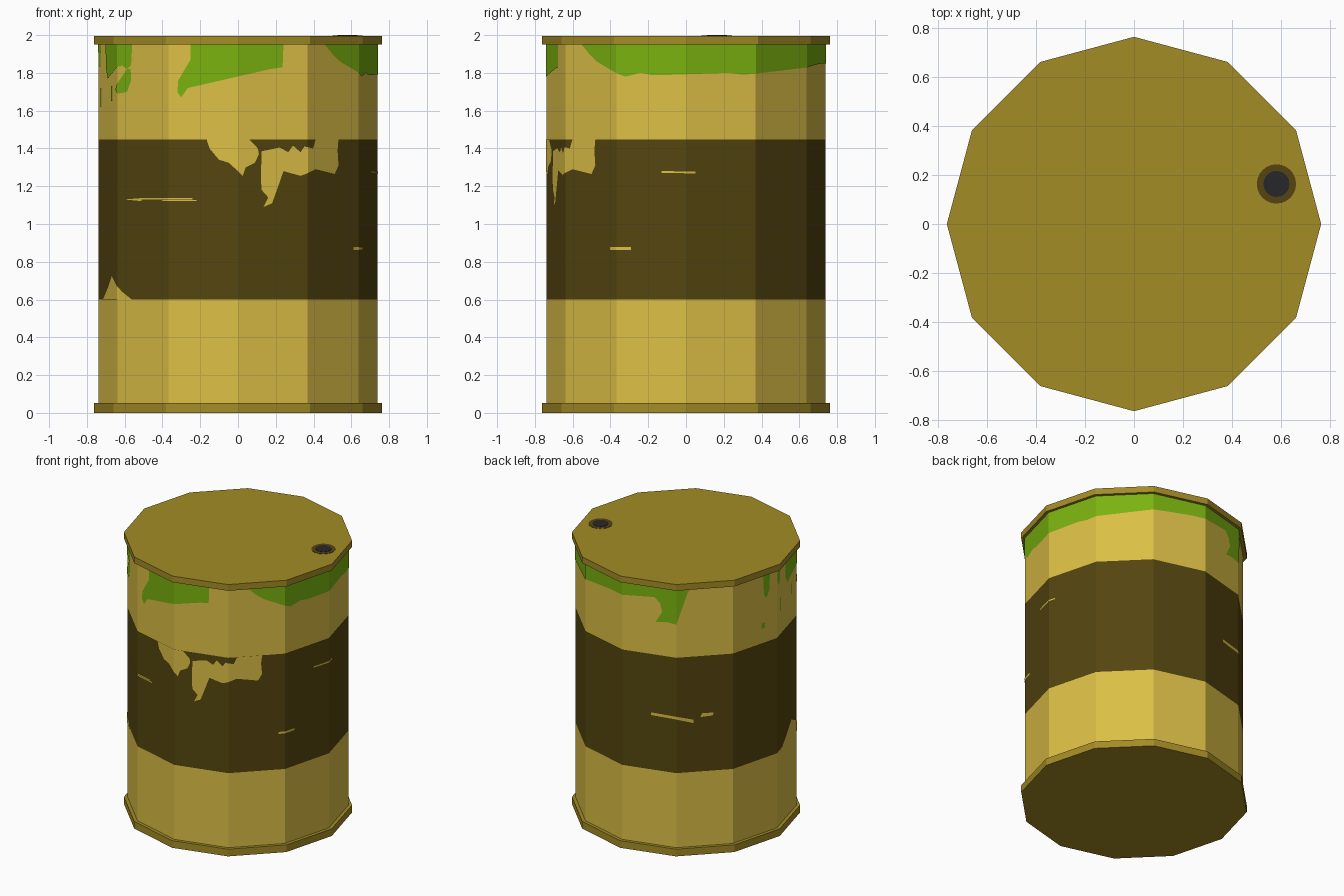
import bpy, bmesh, math
from mathutils import Vector

if "Cube" in bpy.data.objects:
    bpy.data.objects.remove(bpy.data.objects["Cube"])

SIDES, R = 12, 0.738


def srgb(code):
    vals = [int(code[i:i + 2], 16) / 255 for i in (0, 2, 4)]
    return [v / 12.92 if v <= 0.04045 else ((v + 0.055) / 1.055) ** 2.4 for v in vals] + [1]


def material(name, code):
    m = bpy.data.materials.new(name)
    m.diffuse_color = srgb(code)
    m.use_nodes = True
    m.node_tree.nodes["Principled BSDF"].inputs["Base Color"].default_value = m.diffuse_color
    return m


YELLOW = material("yellow_paint", "DCBF46")
DARK = material("dark_band_paint", "54450F")
GREEN = material("green_slime", "7AB210")
RIM = material("rim_ochre", "A48C26")
RING = material("bung_ring_brown", "574412")
HOLE = material("bung_black", "27272B")


def finish(name, bm, mats):
    me = bpy.data.meshes.new(name)
    bm.to_mesh(me)
    bm.free()
    for m in mats:
        me.materials.append(m)
    ob = bpy.data.objects.new(name, me)
    bpy.context.collection.objects.link(ob)
    return ob


def drum(name, sides, r, z0, z1, mat, x=0, y=0):
    """Capped prism with a corner on the x axis."""
    bm = bmesh.new()
    ring = [bm.verts.new((x + r * math.cos(2 * math.pi * k / sides),
                          y + r * math.sin(2 * math.pi * k / sides), z0)) for k in range(sides)]
    base = bm.faces.new(ring)
    top = bmesh.ops.extrude_face_region(bm, geom=[base])["geom"]
    bmesh.ops.translate(bm, vec=(0, 0, z1 - z0), verts=[v for v in top if isinstance(v, bmesh.types.BMVert)])
    bmesh.ops.recalc_face_normals(bm, faces=bm.faces)
    return finish(name, bm, [mat])


def on_wall(t, z, r):
    """Point on the barrel wall; t counts facets anticlockwise from +x."""
    k = math.floor(t)
    a, b = (Vector((r * math.cos(math.radians(30 * j)), r * math.sin(math.radians(30 * j)), z))
            for j in (k, k + 1))
    return a.lerp(b, t - k)


def view(centre, pts):
    """Turn (horizontal, z) read off a side view into (facet, z)."""
    out = []
    for u, z in pts:
        k = max(-3, min(2, math.floor(math.degrees(math.asin(max(-1, min(1, u / R)))) / 30)))
        a, b = R * math.sin(math.radians(30 * k)), R * math.sin(math.radians(30 * k + 30))
        out.append((centre + k + (u - a) / (b - a), z))
    return out


def patch(name, mat, *outlines):
    """Thin painted sheet wrapped round the facets."""
    bm = bmesh.new()
    for pts in outlines:
        bm.faces.new([bm.verts.new((t, z, 0)) for t, z in pts])
    bmesh.ops.triangulate(bm, faces=bm.faces[:])
    for k in range(0, 20):
        bmesh.ops.bisect_plane(bm, geom=bm.verts[:] + bm.edges[:] + bm.faces[:], dist=1e-5,
                               plane_co=(k, 0, 0), plane_no=(1, 0, 0))
    bm.normal_update()
    bmesh.ops.reverse_faces(bm, faces=[f for f in bm.faces if f.normal.z < 0])
    for v in bm.verts:
        # nudge so rounding never lands a corner on the wrong facet
        t = round(v.co.x) if abs(v.co.x - round(v.co.x)) < 1e-4 else v.co.x
        v.co = on_wall(t, v.co.y, R + 0.003)
    bm.normal_update()
    return finish(name, bm, [mat])


def bar(t0, t1, z0, z1):
    return [(t0, z0), (t1, z0), (t1, z1), (t0, z1)]


# barrel wall, coloured by height
bm = bmesh.new()
levels = [0.03, 0.6, 1.447, 1.97]
rows = [[bm.verts.new(on_wall(k, z, R)) for k in range(SIDES)] for z in levels]
for i in range(3):
    for k in range(SIDES):
        n = (k + 1) % SIDES
        f = bm.faces.new((rows[i][k], rows[i][n], rows[i + 1][n], rows[i + 1][k]))
        f.material_index = 1 if 0.6 < f.calc_center_median().z < 1.447 else 0
finish("barrel_wall", bm, [YELLOW, DARK])

# rims with lid and base
drum("bottom_rim", SIDES, 0.762, 0, 0.053, RIM)
drum("top_rim", SIDES, 0.762, 1.95, 1.996, RIM)

# bung on the lid
drum("bung_ring", 24, 0.08, 1.99, 1.998, RING, 0.58, 0.163)
drum("bung_hole", 24, 0.053, 1.99, 2.0, HOLE, 0.58, 0.163)

# slime on the front
patch("slime_front", GREEN, view(9, [
    (-.25, 1.95), (-.25, 1.87), (-.28, 1.82), (-.315, 1.76), (-.32, 1.70), (-.30, 1.67),
    (-.265, 1.72), (-.25, 1.78), (-.24, 1.83), (-.18, 1.85), (-.11, 1.86), (-.07, 1.91),
    (.01, 1.92), (.07, 1.90), (.11, 1.86), (.17, 1.82), (.235, 1.83), (.24, 1.95)]))

# slime round the right side and the back
patch("slime_right_and_back", GREEN, view(12, [
    (-.55, 1.95), (-.51, 1.90), (-.47, 1.86), (-.37, 1.80), (-.32, 1.78), (-.24, 1.80),
    (-.19, 1.79), (-.08, 1.79), (-.05, 1.83), (.02, 1.84), (.07, 1.87), (.15, 1.90),
    (.22, 1.85), (.23, 1.80), (.30, 1.79), (.37, 1.82), (.47, 1.86), (.58, 1.90),
    (.632, 1.94)]) + [
    (14.15, 1.88), (14.35, 1.84), (14.7, 1.85), (15, 1.85), (15.3, 1.88), (15.6, 1.87),
    (15.7, 1.83), (15.74, 1.77), (15.62, 1.69), (15.85, 1.70), (16, 1.69), (15.92, 1.77),
    (15.93, 1.84), (16.03, 1.90), (16.2, 1.92), (16.25, 1.95)])

# slime streaks on the left
patch("slime_left", GREEN,
      [(5.68, 1.95), (5.7, 1.80), (5.76, 1.77), (5.82, 1.82), (5.84, 1.95)],
      bar(5.64, 5.72, 1.555, 1.595),
      [(6.0, 1.95), (6.03, 1.84), (6.12, 1.83), (6.16, 1.95)],
      bar(6.14, 6.18, 1.62, 1.72),
      [(6.4, 1.95), (6.43, 1.82), (6.52, 1.77), (6.58, 1.85), (6.65, 1.91), (6.75, 1.90),
       (6.9, 1.86), (7.0, 1.83), (7.1, 1.84), (7.2, 1.82), (7.28, 1.84), (7.3, 1.95)],
      bar(6.7, 6.76, 1.65, 1.73),
      [(6.92, 1.71), (7.03, 1.69), (7.2, 1.70), (7.28, 1.76), (7.27, 1.82), (7.2, 1.82),
       (7.17, 1.74), (7.0, 1.74)])

# chipped paint showing through the dark band
patch("chip_front_left", YELLOW, view(9, [
    (-.165, 1.447), (-.15, 1.40), (-.10, 1.34), (-.05, 1.325), (0, 1.28), (.025, 1.255),
    (.04, 1.30), (.09, 1.325), (.11, 1.37), (.105, 1.40), (.06, 1.447)]))
patch("chip_front_right", YELLOW, view(9, [
    (.125, 1.385), (.12, 1.24), (.125, 1.18), (.16, 1.14), (.135, 1.09), (.18, 1.11),
    (.205, 1.18), (.20, 1.24), (.24, 1.28), (.33, 1.255), (.41, 1.29), (.51, 1.265),
    (.53, 1.31), (.525, 1.39), (.53, 1.447), (.41, 1.447), (.395, 1.40), (.35, 1.41),
    (.33, 1.38), (.29, 1.415), (.265, 1.38), (.22, 1.405)]))
patch("chip_bottom_left", YELLOW, view(9, [
    (-.715, .6), (-.69, .66), (-.667, .73), (-.64, .675), (-.61, .64), (-.56, .6)]))

# scratches
patch("scratches", YELLOW,
      view(9, [(-.6, 1.13), (-.51, 1.121), (-.51, 1.137)]),
      view(9, [(-.4, 1.121), (-.22, 1.121), (-.22, 1.127), (-.4, 1.127)]),
      view(9, [(-.51, 1.131), (-.24, 1.131), (-.24, 1.137), (-.51, 1.137)]),
      view(12, [(-.13, 1.27), (.05, 1.268), (.05, 1.278), (-.13, 1.28)]),
      view(12, [(-.4, .862), (-.29, .862), (-.29, .877), (-.4, .877)]),
      [(15.53, 1.0), (16, 0.995), (16.3, 0.96), (16.3, 0.985), (16, 1.015), (15.53, 1.02)],
      [(16.42, 1.0), (16.64, 1.005), (16.66, 1.025), (16.46, 1.03)])
